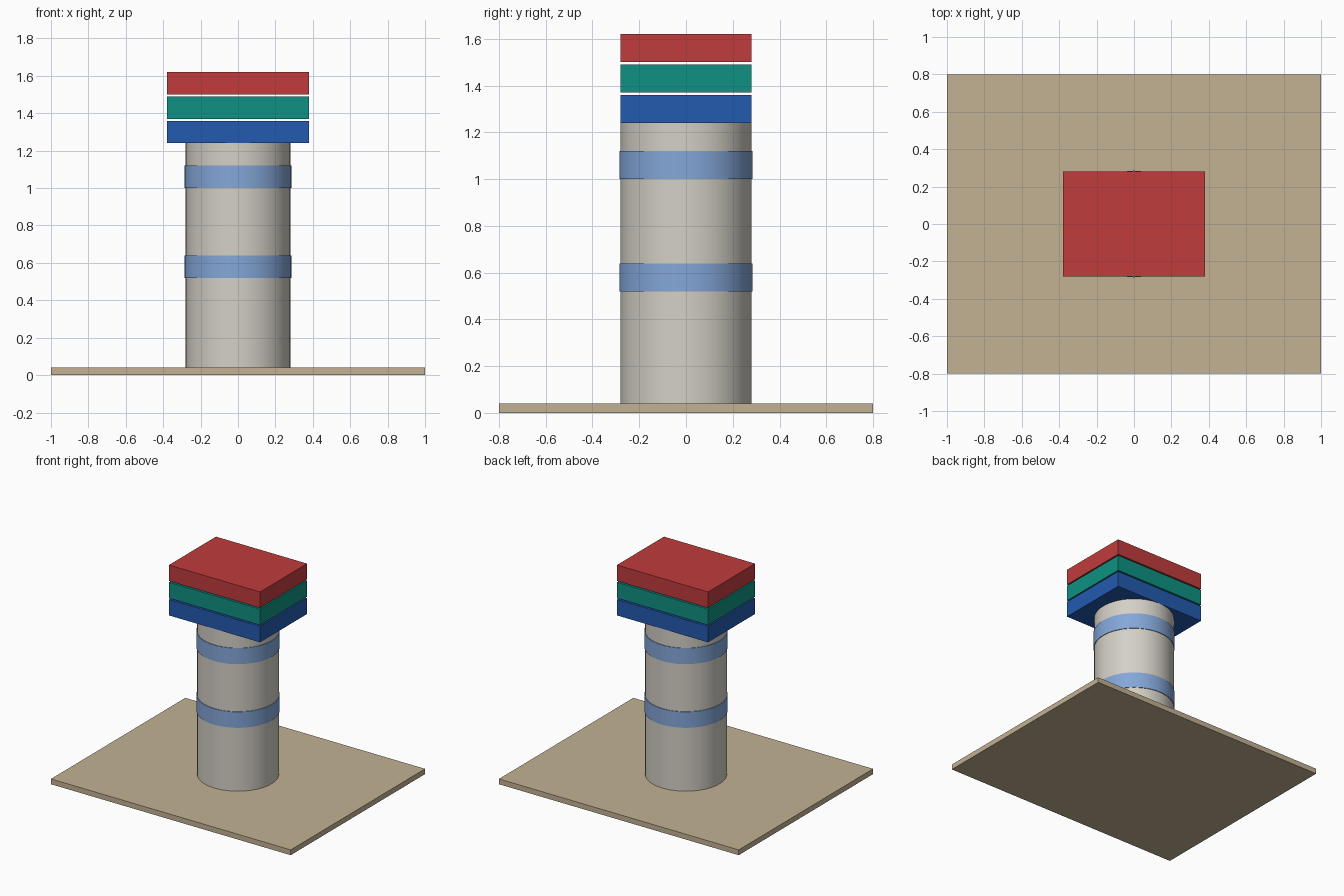
import bpy, math

if "Cube" in bpy.data.objects:
    bpy.data.objects.remove(bpy.data.objects["Cube"])


def mat(name, r, g, b):
    m = bpy.data.materials.new(name)
    lin = [((c / 255 + 0.055) / 1.055) ** 2.4 for c in (r, g, b)]
    m.diffuse_color = (*lin, 1)
    m.use_nodes = True
    m.node_tree.nodes["Principled BSDF"].inputs["Base Color"].default_value = m.diffuse_color
    return m


def box(name, sx, sy, z0, z1, material):
    bpy.ops.mesh.primitive_cube_add(size=1, location=(0, 0, (z0 + z1) / 2))
    o = bpy.context.object
    o.name = name
    o.scale = (sx, sy, z1 - z0)
    bpy.ops.object.transform_apply(location=False, rotation=False, scale=True)
    o.data.materials.append(material)


def cylinder(name, radius, z0, z1, material):
    bpy.ops.mesh.primitive_cylinder_add(vertices=64, radius=radius, depth=z1 - z0,
                                        location=(0, 0, (z0 + z1) / 2))
    o = bpy.context.object
    o.name = name
    o.data.materials.append(material)
    bpy.ops.object.shade_smooth_by_angle(angle=math.radians(30))


sand = mat("sand", 195, 178, 148)
stone = mat("pale stone", 212, 208, 198)
sky = mat("light blue", 132, 167, 217)
blue = mat("blue", 35, 91, 176)
teal = mat("teal", 15, 145, 130)
red = mat("red", 192, 60, 60)

# Floor plate and column
box("base_plate", 2.0, 1.6, 0, 0.04, sand)
cylinder("column", 0.28, 0.04, 1.24, stone)

# Bands around the column
for i, z in enumerate((0.52, 1.00)):
    cylinder(f"band_{i + 1}", 0.285, z, z + 0.12, sky)

# Stacked slabs with thin gaps
for i, m in enumerate((blue, teal, red)):
    z = 1.24 + 0.13 * i
    box(f"slab_{i + 1}", 0.76, 0.56, z, z + 0.12, m)
